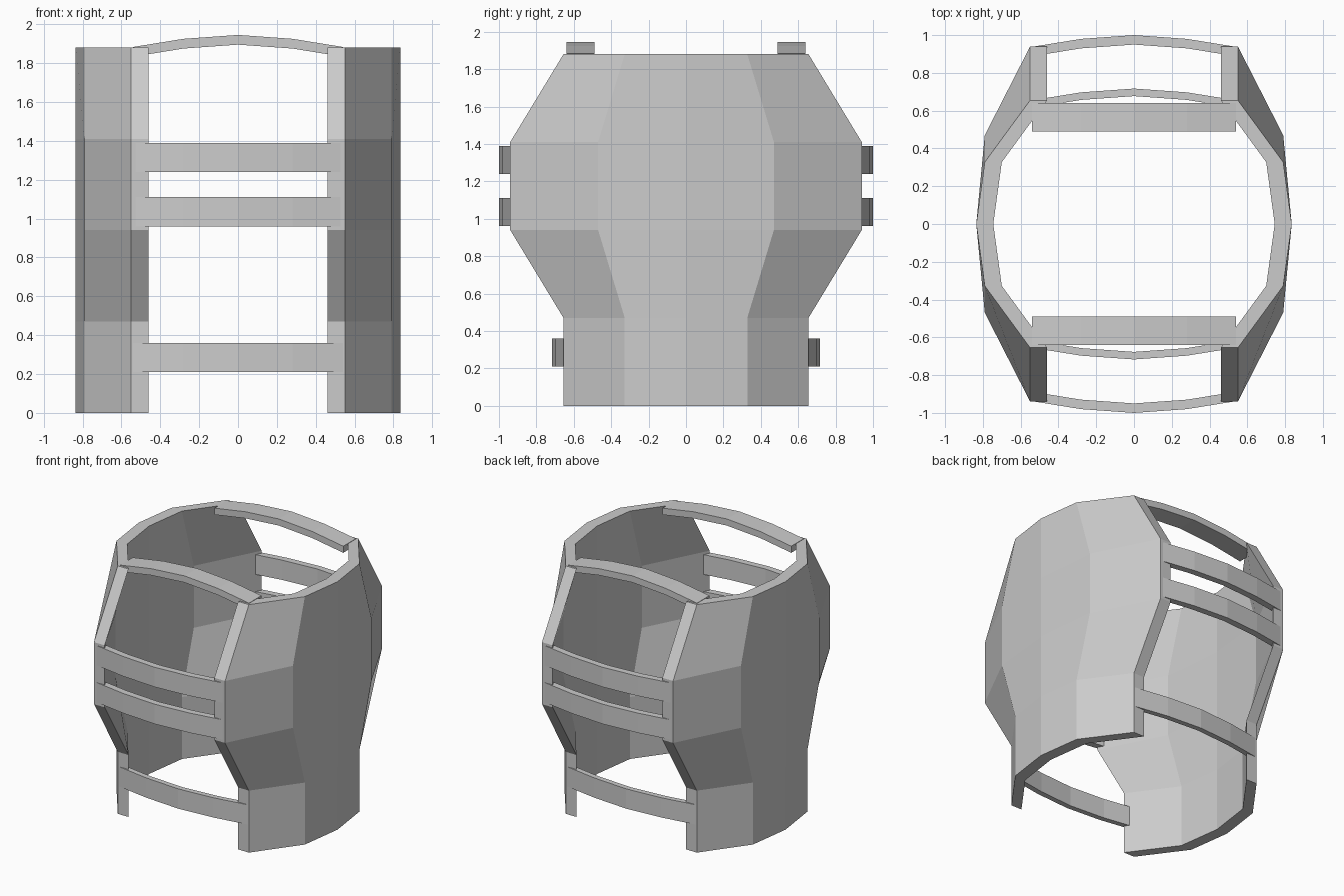
import bpy
import bmesh

if "Cube" in bpy.data.objects:
    bpy.data.objects.remove(bpy.data.objects["Cube"], do_unlink=True)

grey = bpy.data.materials.new("plain grey")
grey.use_nodes = True
grey.diffuse_color = (0.6, 0.6, 0.6, 1)
grey.node_tree.nodes["Principled BSDF"].inputs["Base Color"].default_value = (0.6, 0.6, 0.6, 1)


def skin(name, sections):
    """Join a row of four-cornered sections into a capped bar."""
    bm = bmesh.new()
    rings = [[bm.verts.new(p) for p in s] for s in sections]
    for a, b in zip(rings, rings[1:]):
        for i in range(4):
            j = (i + 1) % 4
            bm.faces.new((a[i], a[j], b[j], b[i]))
    bm.faces.new(rings[0])
    bm.faces.new(rings[-1][::-1])
    finish(name, bm)


def finish(name, bm):
    bmesh.ops.recalc_face_normals(bm, faces=bm.faces[:])
    mesh = bpy.data.meshes.new(name)
    bm.to_mesh(mesh)
    bm.free()
    mesh.materials.append(grey)
    bpy.context.collection.objects.link(bpy.data.objects.new(name, mesh))


# Side shells: five levels (height, half depth) and a five-point plan
LEVELS = [(0, 0.655), (0.47, 0.655), (0.94, 0.94), (1.41, 0.94), (1.88, 0.655)]
PLAN = [(0.55, -1), (0.79, -0.5), (0.835, 0), (0.79, 0.5), (0.55, 1)]
WALL = 0.09


def shell(name, side):
    bm = bmesh.new()
    outer, inner = [
        [[bm.verts.new((side * (x - t), y * depth, z)) for x, y in PLAN]
         for z, depth in LEVELS] for t in (0, WALL)]
    rows, cols = len(LEVELS), len(PLAN)
    for grid in (outer, inner):
        for r in range(rows - 1):
            for c in range(cols - 1):
                bm.faces.new((grid[r][c], grid[r][c + 1], grid[r + 1][c + 1], grid[r + 1][c]))
    # Rims along the bottom, top, front and back
    for r in (0, rows - 1):
        for c in range(cols - 1):
            bm.faces.new((outer[r][c], outer[r][c + 1], inner[r][c + 1], inner[r][c]))
    for c in (0, cols - 1):
        for r in range(rows - 1):
            bm.faces.new((outer[r][c], outer[r + 1][c], inner[r + 1][c], inner[r][c]))
    finish(name, bm)


shell("left_shell", 1)
shell("right_shell", -1)

# Bowed straps: sideways position and drop below the crown
BOW = [(-0.54, 0.062), (-0.28, 0.02), (0, 0), (0.28, 0.02), (0.54, 0.062)]


def body_strap(name, end, crown, thick, low, high):
    skin(name, [[(x, end * (crown - d), low), (x, end * (crown - d), high),
                 (x, end * (crown - d - thick), high), (x, end * (crown - d - thick), low)]
                for x, d in BOW])


def top_strap(name, end):
    skin(name, [[(x, end * 0.49, 1.945 - d), (x, end * 0.64, 1.945 - d),
                 (x, end * 0.64, 1.895 - d), (x, end * 0.49, 1.895 - d)] for x, d in BOW])


for word, end in (("front", -1), ("back", 1)):
    body_strap(word + "_lower_strap", end, 0.717, 0.04, 0.21, 0.36)
    body_strap(word + "_middle_strap", end, 1.0, 0.05, 0.96, 1.11)
    body_strap(word + "_upper_strap", end, 1.0, 0.05, 1.24, 1.39)
    top_strap(word + "_shoulder_strap", end)
